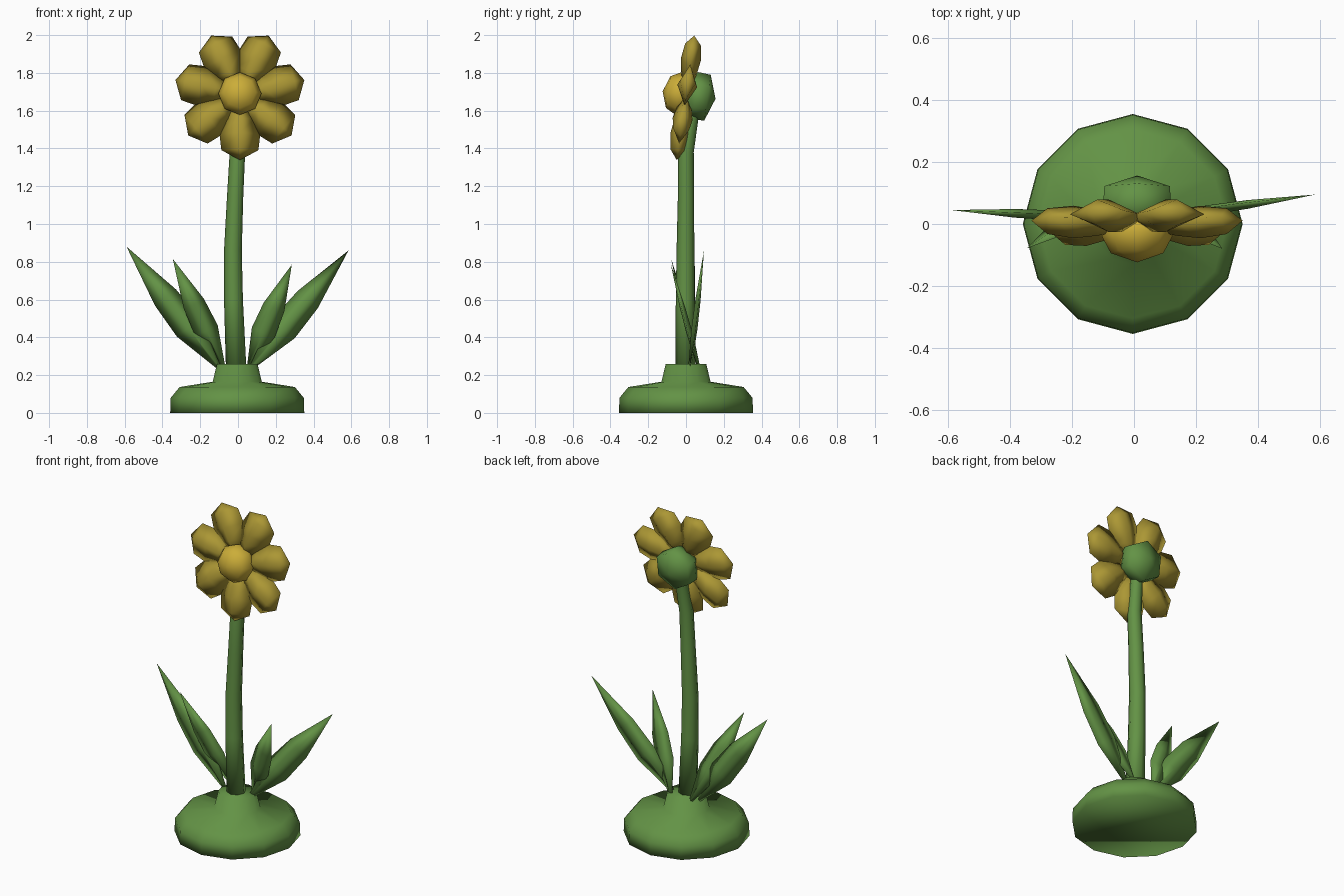
import bpy, bmesh, math
from mathutils import Vector, Matrix

if "Cube" in bpy.data.objects:
    bpy.data.objects.remove(bpy.data.objects["Cube"])


def material(name, rgb):
    m = bpy.data.materials.new(name)
    m.diffuse_color = (*rgb, 1)
    m.use_nodes = True
    m.node_tree.nodes["Principled BSDF"].inputs["Base Color"].default_value = m.diffuse_color
    return m


GREEN = material("leaf green", (0.125, 0.29, 0.06))
PETAL = material("petal gold", (0.41, 0.31, 0.035))
CENTRE = material("centre yellow", (0.60, 0.42, 0.04))


def loft(name, rings, mat, smooth=True):
    """Skin a list of rings; a ring of one point is a tip, other ends are capped."""
    bm = bmesh.new()
    loops = [[bm.verts.new(p) for p in ring] for ring in rings]
    for a, b in zip(loops, loops[1:]):
        n = max(len(a), len(b))
        for i in range(n):
            j = (i + 1) % n
            if len(a) == 1:
                bm.faces.new((a[0], b[j], b[i]))
            elif len(b) == 1:
                bm.faces.new((a[i], a[j], b[0]))
            else:
                bm.faces.new((a[i], a[j], b[j], b[i]))
    for end in (loops[0], loops[-1]):
        if len(end) > 2:
            bm.faces.new(end)
    bmesh.ops.recalc_face_normals(bm, faces=bm.faces)
    for f in bm.faces:
        f.smooth = smooth
    mesh = bpy.data.meshes.new(name)
    bm.to_mesh(mesh)
    bm.free()
    mesh.materials.append(mat)
    ob = bpy.data.objects.new(name, mesh)
    bpy.context.collection.objects.link(ob)
    return ob


def circle(c, r, n, start=math.pi / 2):
    """Horizontal ring of n points; a zero radius gives a tip."""
    if r == 0:
        return [Vector(c)]
    return [Vector(c) + Vector((r * math.cos(start + i * math.tau / n),
                                r * math.sin(start + i * math.tau / n), 0)) for i in range(n)]


def blade(sections):
    """Diamond cross-sections (distance, half width, half thickness) along z."""
    return [[Vector((0, 0, d))] if w == 0 else
            [Vector((w, 0, d)), Vector((0, t, d)), Vector((-w, 0, d)), Vector((0, -t, d))]
            for d, w, t in sections]


# Round foot with a short neck
foot = [(0.355, 0), (0.352, 0.08), (0.305, 0.137), (0.13, 0.165), (0.107, 0.26)]
loft("foot", [circle((-0.004, 0, z), r, 12) for r, z in foot], GREEN)

# Slightly bowed stem
stem = [(-0.010, -0.003, 0.24, 0.054), (-0.024, -0.004, 0.60, 0.050),
        (-0.027, -0.003, 0.86, 0.047), (-0.015, 0.0, 1.15, 0.043),
        (-0.003, 0.0, 1.38, 0.041), (0.008, 0.03, 1.56, 0.036), (0.01, 0.05, 1.66, 0.03)]
loft("stem", [circle((x, y, z), r, 8) for x, y, z, r in stem], GREEN)

# Four pointed leaves: base, tip, half width
leaves = [("large_leaf_left", (-0.10, 0.02, 0.24), (-0.59, 0.045, 0.88), 0.078),
          ("large_leaf_right", (0.07, 0.02, 0.24), (0.585, 0.095, 0.86), 0.078),
          ("small_leaf_left", (-0.08, 0.065, 0.25), (-0.345, -0.078, 0.815), 0.066),
          ("small_leaf_right", (0.06, 0.065, 0.25), (0.285, -0.08, 0.785), 0.066)]
for name, base, tip, w in leaves:
    base, tip = Vector(base), Vector(tip)
    axis = tip - base
    length = axis.length
    zd = axis.normalized()
    xd = Vector((0, 1, 0)).cross(zd).normalized()
    yd = zd.cross(xd)
    ob = loft(name, blade([(0, 0.012, 0.008), (0.33 * length, w, 0.016),
                           (0.58 * length, 0.9 * w, 0.014), (length, 0, 0)]), GREEN)
    ob.matrix_world = Matrix.Translation(base) @ Matrix((xd, yd, zd)).transposed().to_4x4()

# Flower head frame, tipped back a little
head = Matrix.Translation((0.01, 0, 1.685)) @ Matrix.Rotation(math.radians(-8), 4, "X")

# Ring of seven petals
petal = [(0.06, 0.035, 0.025), (0.13, 0.078, 0.042), (0.21, 0.108, 0.053),
         (0.297, 0.098, 0.042), (0.35, 0, 0)]
for i in range(7):
    ob = loft(f"petal_{i + 1}", blade(petal), PETAL)
    ob.matrix_world = head @ Matrix.Rotation(math.pi + i * math.tau / 7, 4, "Y")

# Domed flower centre (faces front) and hexagonal calyx (faces back)
dome = [(0.10, -0.02), (0.114, 0.04), (0.085, 0.095), (0, 0.125)]
ob = loft("flower_centre", [circle((0, 0, z), r, 8) for r, z in dome], CENTRE)
ob.matrix_world = head @ Matrix.Rotation(math.pi / 2, 4, "X")
cup = [(0.10, 0.0), (0.127, 0.05), (0.122, 0.115), (0, 0.158)]
ob = loft("calyx", [circle((0, 0, z), r, 6) for r, z in cup], GREEN)
ob.matrix_world = head @ Matrix.Rotation(-math.pi / 2, 4, "X")
